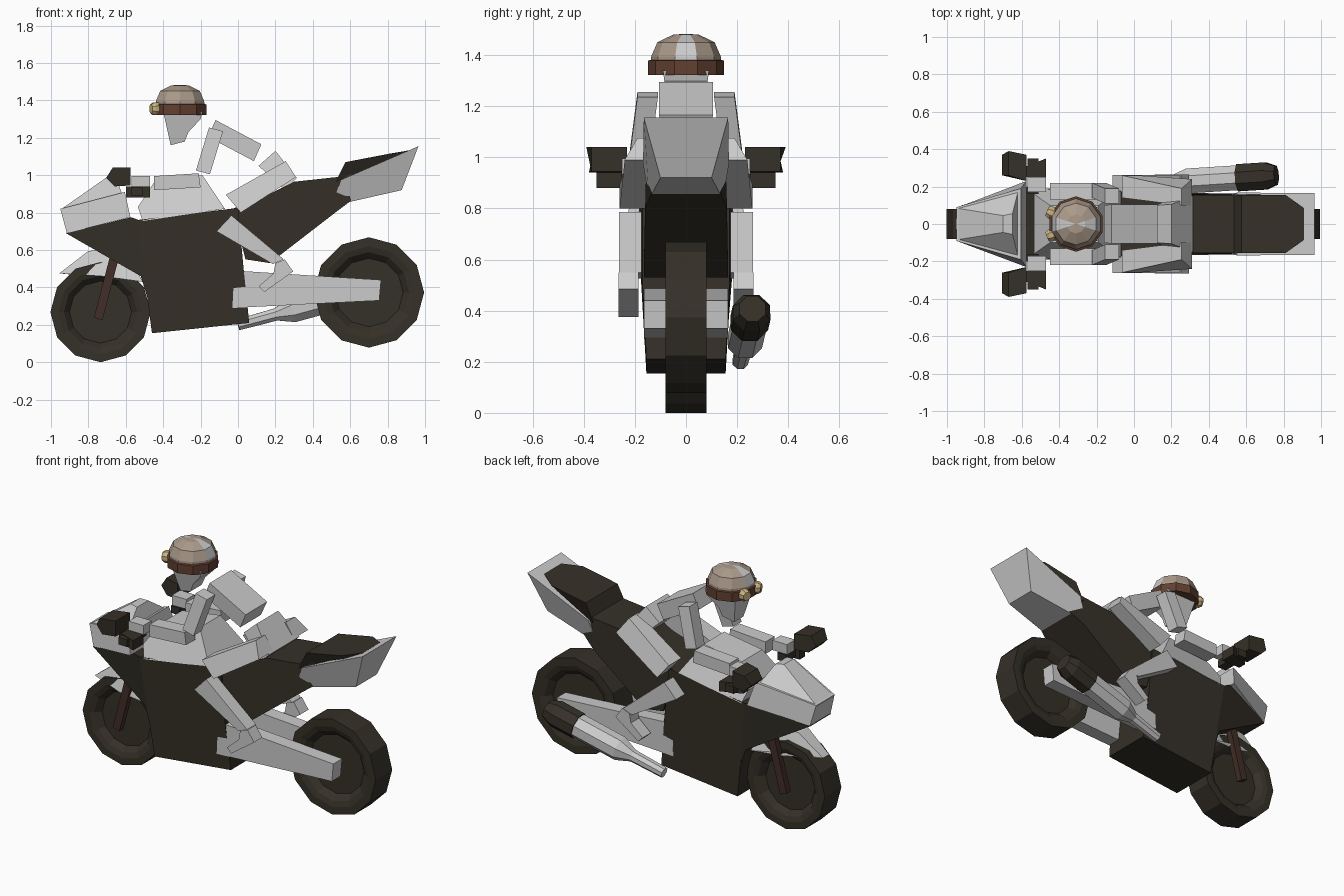
import bpy, bmesh, math
from mathutils import Matrix, Vector


def mat(name, col):
    m = bpy.data.materials.new(name)
    m.diffuse_color = (*col, 1)
    return m


DARK = mat("dark", (0.036, 0.030, 0.021))
RUST = mat("rust", (0.055, 0.027, 0.02))
BROWN = mat("leather", (0.12, 0.05, 0.03))
TAN = mat("tan", (0.40, 0.32, 0.25))
BRASS = mat("brass", (0.60, 0.45, 0.22))
GREY = mat("grey", (0.8, 0.8, 0.8))


def finish(name, bm, m=None):
    bmesh.ops.recalc_face_normals(bm, faces=bm.faces)
    me = bpy.data.meshes.new(name)
    bm.to_mesh(me)
    bm.free()
    ob = bpy.data.objects.new(name, me)
    bpy.context.collection.objects.link(ob)
    if m:
        me.materials.append(m)
    return ob


def plate(name, pts, m=None):
    """Side outline of (x, z, y0, y1) points, joined across from y0 to y1."""
    bm = bmesh.new()
    a = [bm.verts.new((x, y0, z)) for x, z, y0, y1 in pts]
    b = [bm.verts.new((x, y1, z)) for x, z, y0, y1 in pts]
    bm.faces.new(a)
    bm.faces.new(b[::-1])
    for i in range(len(a)):
        j = (i + 1) % len(a)
        bm.faces.new((a[i], a[j], b[j], b[i]))
    return finish(name, bm, m)


def hull(name, pts, m=None):
    """Symmetric body from (x, z, half width) points."""
    return plate(name, [(x, z, -w, w) for x, z, w in pts], m)


def pair(name, pts, y0, y1, m=None):
    """Flat-sided part on both sides of the bike; y may vary per point."""
    for side, s in (("right", -1), ("left", 1)):
        out = []
        for p in pts:
            a, b = p[2:] if len(p) == 4 else (y0, y1)
            out.append((p[0], p[1], s * a, s * b))
        plate(f"{name}_{side}", out, m)


def lathe(name, profile, n, origin, axis, m=None, turn=0.0):
    """Revolve (radius, height) points around an axis."""
    bm = bmesh.new()
    rings = []
    for r, h in profile:
        if r == 0:
            rings.append([bm.verts.new((0, 0, h))] * n)
        else:
            rings.append([bm.verts.new((r * math.cos(t), r * math.sin(t), h))
                          for t in (2 * math.pi * i / n + turn for i in range(n))])
    for p, q in zip(rings, rings[1:]):
        for i in range(n):
            j = (i + 1) % n
            bm.faces.new(list(dict.fromkeys((p[i], p[j], q[j], q[i]))))
    rot = Vector(axis).to_track_quat('Z', 'Y').to_matrix().to_4x4()
    bmesh.ops.transform(bm, matrix=Matrix.Translation(origin) @ rot, verts=bm.verts)
    return finish(name, bm, m)


# Wheels
for name, x, z, r in (("front_wheel", -0.735, 0.268, 0.268), ("rear_wheel", 0.70, 0.373, 0.295)):
    half = [(0, 0.035), (0.62 * r, 0.035), (0.73 * r, 0.07), (0.84 * r, 0.08), (r, 0.08)]
    lathe(name, half + [(a, -h) for a, h in half[::-1]], 12, (x, 0, z), (0, 1, 0), DARK)

# Fairing and frame
hull("main_fairing", [(-0.54, 0.76, 0.19), (0, 0.825, 0.17), (0.03, 0.5, 0.17),
                      (0.06, 0.21, 0.155), (-0.46, 0.155, 0.155)], DARK)
hull("nose_fairing", [(-0.92, 0.69, 0.10), (-0.57, 0.775, 0.20), (-0.53, 0.76, 0.189),
                      (-0.47, 0.30, 0.162), (-0.52, 0.46, 0.165)], DARK)
hull("tail_frame", [(-0.03, 0.82, 0.16), (0.04, 0.55, 0.165), (0.17, 0.53, 0.165), (0.52, 0.80, 0.16),
                    (0.72, 0.95, 0.10), (0.72, 1.03, 0.12), (0.53, 0.99, 0.155),
                    (0.30, 0.965, 0.155), (0.17, 0.90, 0.155)], DARK)
hull("seat", [(0.52, 0.96, 0.158), (0.575, 1.07, 0.155), (0.81, 1.115, 0.155),
              (0.91, 1.132, 0.085), (0.84, 1.02, 0.08)], DARK)
hull("tail_cowl", [(0.965, 1.155, 0.165), (0.55, 0.975, 0.168), (0.50, 0.835, 0.145), (0.875, 0.92, 0.10)])
hull("fuel_tank", [(-0.535, 0.83, 0.16), (-0.51, 0.755, 0.19), (-0.07, 0.82, 0.18),
                   (-0.19, 1.0, 0.10), (-0.45, 0.96, 0.10)])

# Nose cowl and windscreen
hull("nose_cowl", [(-0.95, 0.82, 0.09), (-0.915, 0.69, 0.10), (-0.575, 0.775, 0.23), (-0.605, 0.91, 0.19)])
hull("windscreen", [(-0.95, 0.815, 0.085), (-0.62, 0.90, 0.175), (-0.65, 0.985, 0.055), (-0.70, 0.99, 0.045)])

# Front fender and forks
hull("front_fender", [(-0.955, 0.475, 0.03), (-0.80, 0.595, 0.045), (-0.60, 0.61, 0.06),
                      (-0.51, 0.43, 0.10), (-0.73, 0.46, 0.11)])
pair("fork", [(-0.77, 0.24), (-0.725, 0.225), (-0.61, 0.66), (-0.66, 0.66)], 0.08, 0.12, RUST)

# Swing arm
pair("swing_arm", [(-0.03, 0.29), (-0.02, 0.49), (0.765, 0.44), (0.755, 0.33)], 0.08, 0.165)

# Exhaust pipe and silencer
axis = Vector((0.55, 0.035, 0.15))
start = Vector((0.0, 0.212, 0.20))
lathe("exhaust_pipe", [(0, 0), (0.032, 0), (0.036, 0.21), (0.072, 0.30), (0.072, 0.59), (0, 0.59)],
      8, start, axis, None, math.pi / 8)
lathe("silencer_tip", [(0, 0.58), (0.079, 0.58), (0.079, 0.73), (0.055, 0.79), (0, 0.79)],
      8, start, axis, DARK, math.pi / 8)

# Controls and mirrors
pair("hand_grip", [(-0.60, 0.88, 0.25, 0.30), (-0.60, 0.94, 0.25, 0.30),
                   (-0.47, 0.94, 0.25, 0.35), (-0.47, 0.88, 0.25, 0.35)], 0, 0, DARK)
pair("grip_bar", [(-0.57, 0.89), (-0.57, 0.935), (-0.51, 0.935), (-0.51, 0.89)], 0.16, 0.35, DARK)
pair("mirror", [(-0.705, 0.985, 0.26, 0.37), (-0.67, 1.04, 0.26, 0.39), (-0.575, 1.04, 0.23, 0.37),
                (-0.575, 0.945, 0.23, 0.37), (-0.66, 0.94, 0.25, 0.38)], 0, 0, DARK)

# Rider's body
hull("torso", [(-0.12, 1.295, 0.105), (0.125, 1.165, 0.105), (0.085, 1.075, 0.10), (-0.16, 1.205, 0.10)])
hull("pelvis", [(0.11, 1.05, 0.10), (0.20, 1.13, 0.105), (0.315, 0.985, 0.15), (0.25, 0.92, 0.15)])
pair("upper_arm", [(-0.155, 1.255, 0.11, 0.19), (-0.08, 1.235, 0.11, 0.19),
                   (-0.15, 1.005, 0.14, 0.22), (-0.225, 1.025, 0.14, 0.22)], 0, 0)
pair("forearm", [(-0.45, 0.995), (-0.21, 1.01), (-0.20, 0.935), (-0.45, 0.92)], 0.13, 0.22)
pair("hand", [(-0.57, 0.935), (-0.57, 0.995), (-0.47, 0.995), (-0.47, 0.935)], 0.17, 0.25)
pair("thigh", [(-0.065, 0.895, 0.14, 0.26), (0.255, 1.075, 0.10, 0.19),
               (0.31, 0.99, 0.10, 0.24), (0.015, 0.80, 0.14, 0.26)], 0, 0)
pair("shin", [(-0.115, 0.70), (-0.035, 0.785), (0.245, 0.55), (0.185, 0.525)], 0.175, 0.262)
pair("foot", [(0.11, 0.405), (0.19, 0.475), (0.20, 0.53), (0.25, 0.55), (0.295, 0.485), (0.14, 0.375)],
     0.185, 0.265)

# Head
hull("face", [(-0.40, 1.34, 0.09), (-0.19, 1.34, 0.09), (-0.20, 1.30, 0.085), (-0.265, 1.23, 0.06),
              (-0.285, 1.18, 0.055), (-0.36, 1.16, 0.045)])

# Leather helmet with a grey stripe front to back
head = (-0.31, 0, 1.33)
helmet = lathe("helmet", [(0, 0.02), (0.138, 0.02), (0.136, 0.065), (0.112, 0.12), (0.05, 0.15), (0, 0.153)],
               10, head, (0, 0, 1), TAN, 0)
helmet.data.transform(Matrix.Translation(head) @ Matrix.Rotation(math.pi / 10, 4, 'Z')
                      @ Matrix.Translation(-Vector(head)))
helmet.data.materials.append(GREY)
for f in helmet.data.polygons:
    if abs(f.center.y) < 0.01:
        f.material_index = 1
band = lathe("helmet_band", [(0, -0.008), (0.148, -0.008), (0.148, 0.048), (0.13, 0.053), (0, 0.053)],
             10, head, (0, 0, 1), BROWN)
band.data.transform(Matrix.Translation(head) @ Matrix.Rotation(math.pi / 10, 4, 'Z')
                    @ Matrix.Translation(-Vector(head)))

# Goggles
for side, s in (("right", -1), ("left", 1)):
    lathe(f"goggle_{side}", [(0, 0), (0.036, 0), (0.036, 0.022), (0.026, 0.038), (0, 0.038)], 8,
          (-0.43, s * 0.055, 1.355), (-1, s * 0.4, 0), BRASS, math.pi / 8)
